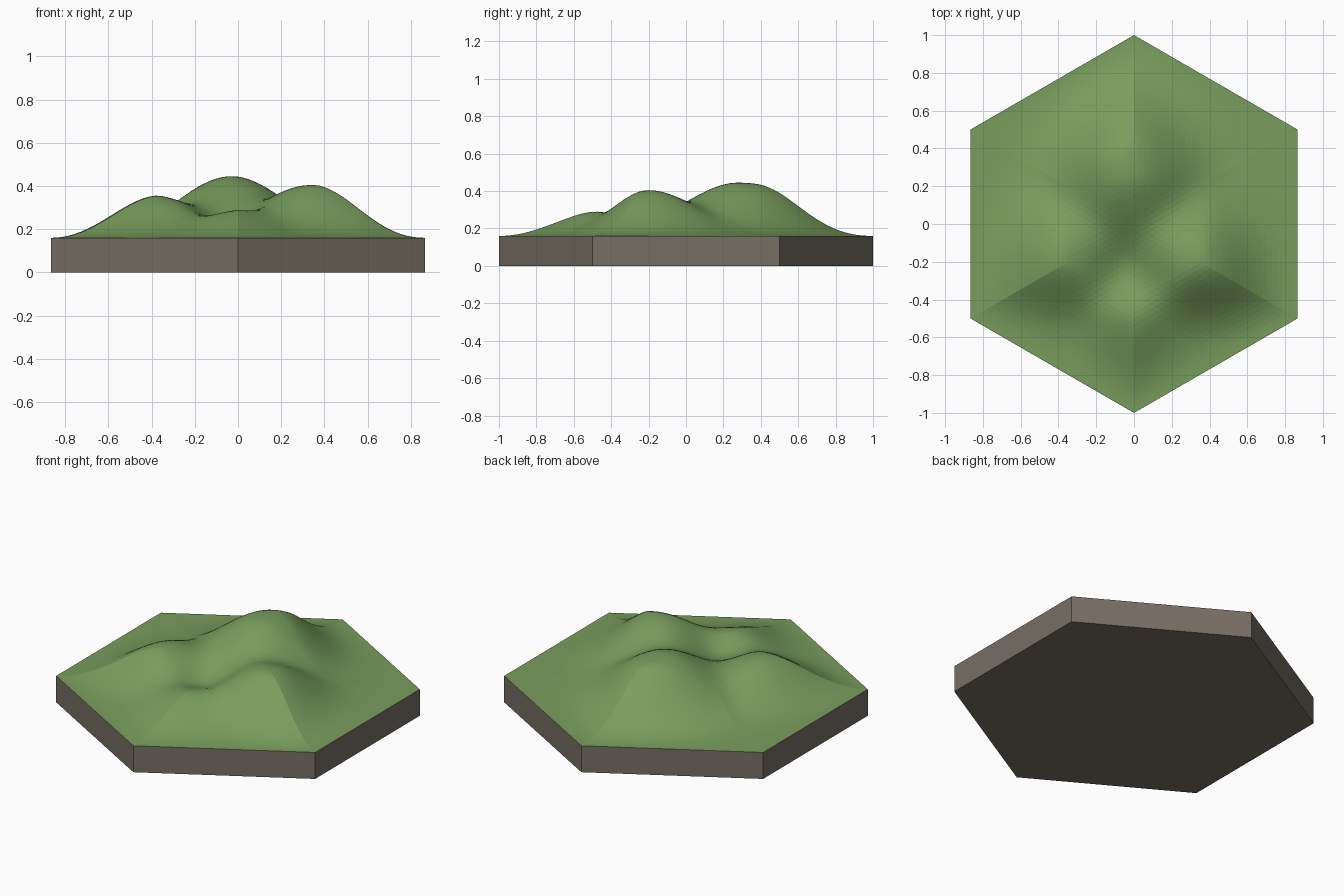
import bpy, bmesh, math
from mathutils import Vector

BASE = 0.16

cube = bpy.data.objects.get("Cube")
if cube:
    bpy.data.objects.remove(cube, do_unlink=True)


def material(name, color):
    mat = bpy.data.materials.new(name)
    mat.diffuse_color = (*color, 1)
    mat.use_nodes = True
    bsdf = mat.node_tree.nodes["Principled BSDF"]
    bsdf.inputs["Base Color"].default_value = (*color, 1)
    bsdf.inputs["Roughness"].default_value = 0.9
    return mat


def add_object(name, bm, mat):
    mesh = bpy.data.meshes.new(name)
    bm.to_mesh(mesh)
    bm.free()
    mesh.materials.append(mat)
    obj = bpy.data.objects.new(name, mesh)
    bpy.context.collection.objects.link(obj)
    return obj


# Hills: centre x, y, height, spread towards the rim
HILLS = [
    (-0.03, 0.28, 0.285, 0.45),
    (0.34, -0.20, 0.245, 0.45),
    (-0.42, -0.19, 0.20, 0.50),
    (0.0, -0.54, 0.145, 0.60),
]


def hex_distance(p):
    """0 at the centre, 1 on the rim of the hexagon."""
    c = math.cos(math.pi / 6)
    return max(abs(p.x * math.cos(a) + p.y * math.sin(a)) / c
               for a in (0, math.pi / 3, 2 * math.pi / 3))


def hill(p, x, y, height, outer):
    """A rounded hill stretched away from the tile centre."""
    centre = Vector((x, y))
    out = centre.normalized()
    offset = p - centre
    along = offset.dot(out)
    across = offset.dot(Vector((-out.y, out.x)))
    spread = outer if along > 0 else 0.29
    return height * math.exp(-0.5 * ((along / spread) ** 2 + (across / 0.25) ** 2))


def terrain_height(p):
    blend = sum(hill(p, *h) ** 3 for h in HILLS) ** (1 / 3)
    # Hollow between the hills
    hollow = (p - Vector((-0.03, -0.25))).length_squared
    blend -= 0.05 * math.exp(-hollow / 0.03)
    # Ease down to the flat rim
    t = min(max((hex_distance(p) - 0.4) / 0.6, 0), 1)
    return BASE + blend * (1 - t * t * (3 - 2 * t))


grass = material("grass green", (0.19, 0.34, 0.11))
earth = material("earth brown", (0.185, 0.157, 0.127))

# Grassy surface: six triangles finely divided, then raised
bm = bmesh.new()
bmesh.ops.create_circle(bm, cap_ends=True, cap_tris=True, segments=6, radius=1)
bmesh.ops.subdivide_edges(bm, edges=bm.edges[:], cuts=31, use_grid_fill=True)
bmesh.ops.triangulate(bm, faces=bm.faces[:])
for v in bm.verts:
    v.co.z = terrain_height(v.co.xy)
bm.normal_update()
for f in bm.faces:
    if f.normal.z < 0:
        f.normal_flip()
add_object("grass_hills", bm, grass)

# Hexagonal earth slab, open on top under the grass
bm = bmesh.new()
bmesh.ops.create_cone(bm, cap_ends=True, segments=6, radius1=1, radius2=1, depth=BASE)
bmesh.ops.translate(bm, verts=bm.verts[:], vec=(0, 0, BASE / 2))
bm.normal_update()
top = [f for f in bm.faces if f.normal.z > 0.5]
bmesh.ops.delete(bm, geom=top, context="FACES_ONLY")
add_object("earth_slab", bm, earth)
